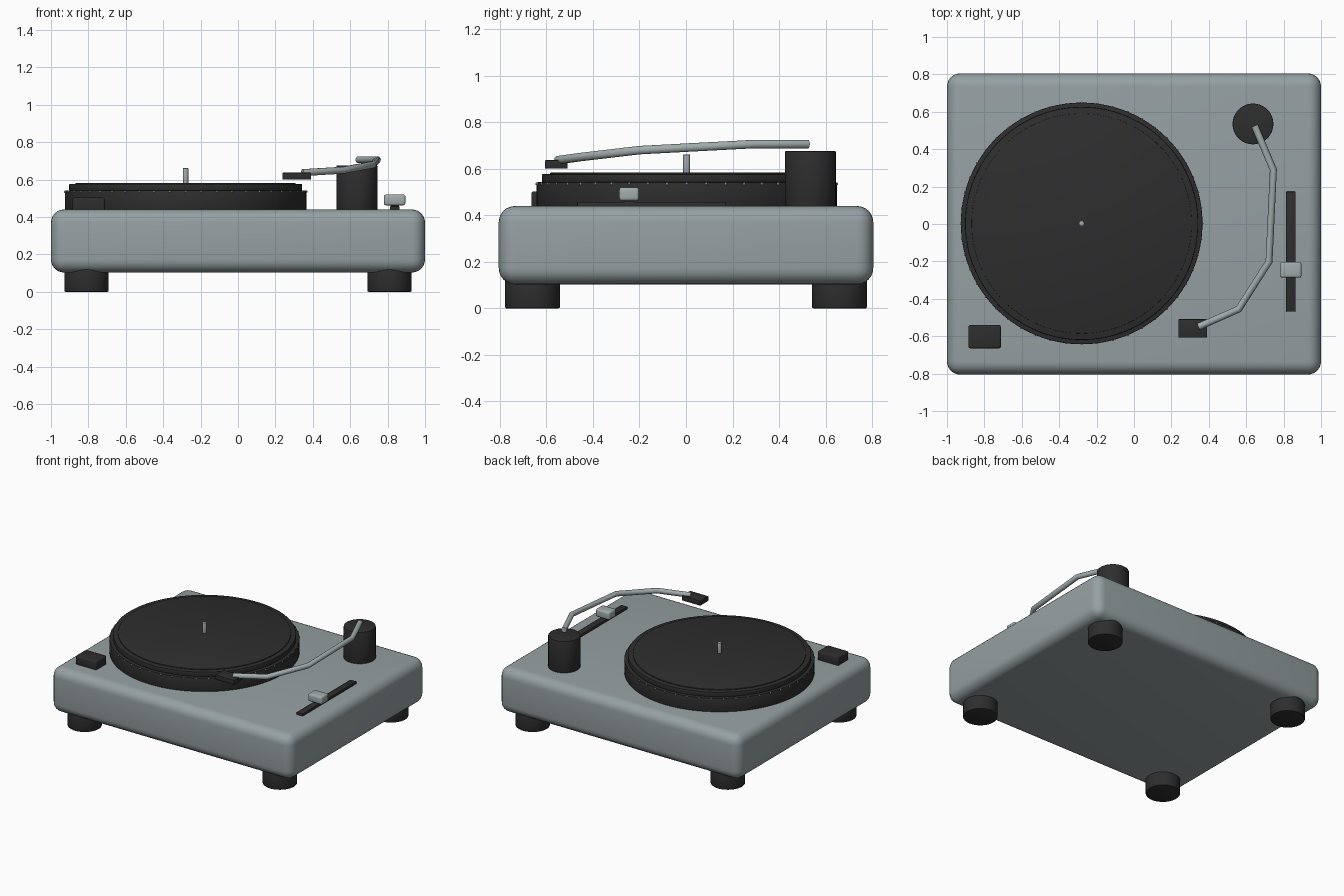
import bpy, math
from mathutils import Vector

if "Cube" in bpy.data.objects:
    bpy.data.objects.remove(bpy.data.objects["Cube"])


def material(name, rgb):
    m = bpy.data.materials.new(name)
    m.diffuse_color = (*rgb, 1)
    m.use_nodes = True
    m.node_tree.nodes["Principled BSDF"].inputs["Base Color"].default_value = m.diffuse_color
    return m


GREY = material("grey_body", (0.305, 0.352, 0.366))
METAL = material("light_metal", (0.36, 0.41, 0.42))
DARK = material("dark_rubber", (0.027, 0.027, 0.027))


def finish(ob, name, mat, bevel=0.0, segments=3):
    ob.name = name
    ob.data.materials.append(mat)
    if bevel:
        mod = ob.modifiers.new("rounded_edges", 'BEVEL')
        mod.width, mod.segments = bevel, segments
        mod.limit_method = 'ANGLE'
        bpy.ops.object.modifier_apply(modifier=mod.name)
    bpy.ops.object.shade_smooth_by_angle(angle=math.radians(40))
    return ob


def box(name, mat, lo, hi, bevel=0.0, segments=3):
    lo, hi = Vector(lo), Vector(hi)
    bpy.ops.mesh.primitive_cube_add(size=1, location=(lo + hi) / 2)
    ob = bpy.context.object
    ob.scale = hi - lo
    bpy.ops.object.transform_apply(location=False, scale=True)
    return finish(ob, name, mat, bevel, segments)


def cylinder(name, mat, x, y, z0, z1, radius, bevel=0.0, sides=64):
    bpy.ops.mesh.primitive_cylinder_add(vertices=sides, radius=radius, depth=z1 - z0,
                                        location=(x, y, (z0 + z1) / 2))
    return finish(bpy.context.object, name, mat, bevel, 2)


# Plinth and feet
box("plinth", GREY, (-1, -0.805, 0.103), (1, 0.805, 0.44), 0.07, 6)
for sx in (-1, 1):
    for sy in (-1, 1):
        cylinder("foot", DARK, sx * 0.81, sy * 0.66, 0, 0.13, 0.118, 0.006)

# Platter, mat, record and spindle
PX, PY = -0.28, 0.003
cylinder("platter", DARK, PX, PY, 0.43, 0.542, 0.646, 0.004, 128)
cylinder("mat", DARK, PX, PY, 0.54, 0.577, 0.623, 0.005, 128)
cylinder("record", DARK, PX, PY, 0.575, 0.583, 0.588, 0.002, 128)
cylinder("spindle", METAL, PX, PY, 0.57, 0.661, 0.015, 0.003, 24)

# Strobe dots around the platter rim
for i in range(48):
    a = math.tau * i / 48
    bpy.ops.mesh.primitive_uv_sphere_add(
        segments=8, ring_count=6, radius=0.006,
        location=(PX + 0.645 * math.cos(a), PY + 0.645 * math.sin(a), 0.535))
    finish(bpy.context.object, "strobe_dot", METAL)

# Tonearm post, bent tube and headshell
cylinder("tonearm_post", DARK, 0.636, 0.535, 0.43, 0.676, 0.109, 0.004)
path = [(0.645, 0.525, 0.706), (0.745, 0.29, 0.706), (0.722, -0.2, 0.68),
        (0.56, -0.455, 0.65), (0.345, -0.55, 0.637)]
curve = bpy.data.curves.new("tonearm", 'CURVE')
curve.dimensions = '3D'
curve.bevel_depth = 0.019
curve.bevel_resolution = 3
curve.use_fill_caps = True
spline = curve.splines.new('POLY')
spline.points.add(len(path) - 1)
for point, co in zip(spline.points, path):
    point.co = (*co, 1)
arm = bpy.data.objects.new("tonearm", curve)
bpy.context.collection.objects.link(arm)
bpy.ops.object.select_all(action='DESELECT')
arm.select_set(True)
bpy.context.view_layer.objects.active = arm
bpy.ops.object.convert(target='MESH')
finish(bpy.context.object, "tonearm", METAL)
box("headshell", DARK, (0.238, -0.607, 0.6), (0.391, -0.509, 0.637), 0.004, 2)

# Pitch slider
box("slider_slot", DARK, (0.812, -0.468, 0.43), (0.864, 0.173, 0.458), 0.004, 2)
box("slider_stem", DARK, (0.815, -0.265, 0.45), (0.861, -0.225, 0.47))
box("slider_knob", METAL, (0.78, -0.287, 0.462), (0.895, -0.202, 0.52), 0.012)

# Start button
box("start_button", DARK, (-0.885, -0.665, 0.43), (-0.712, -0.54, 0.503), 0.01)
